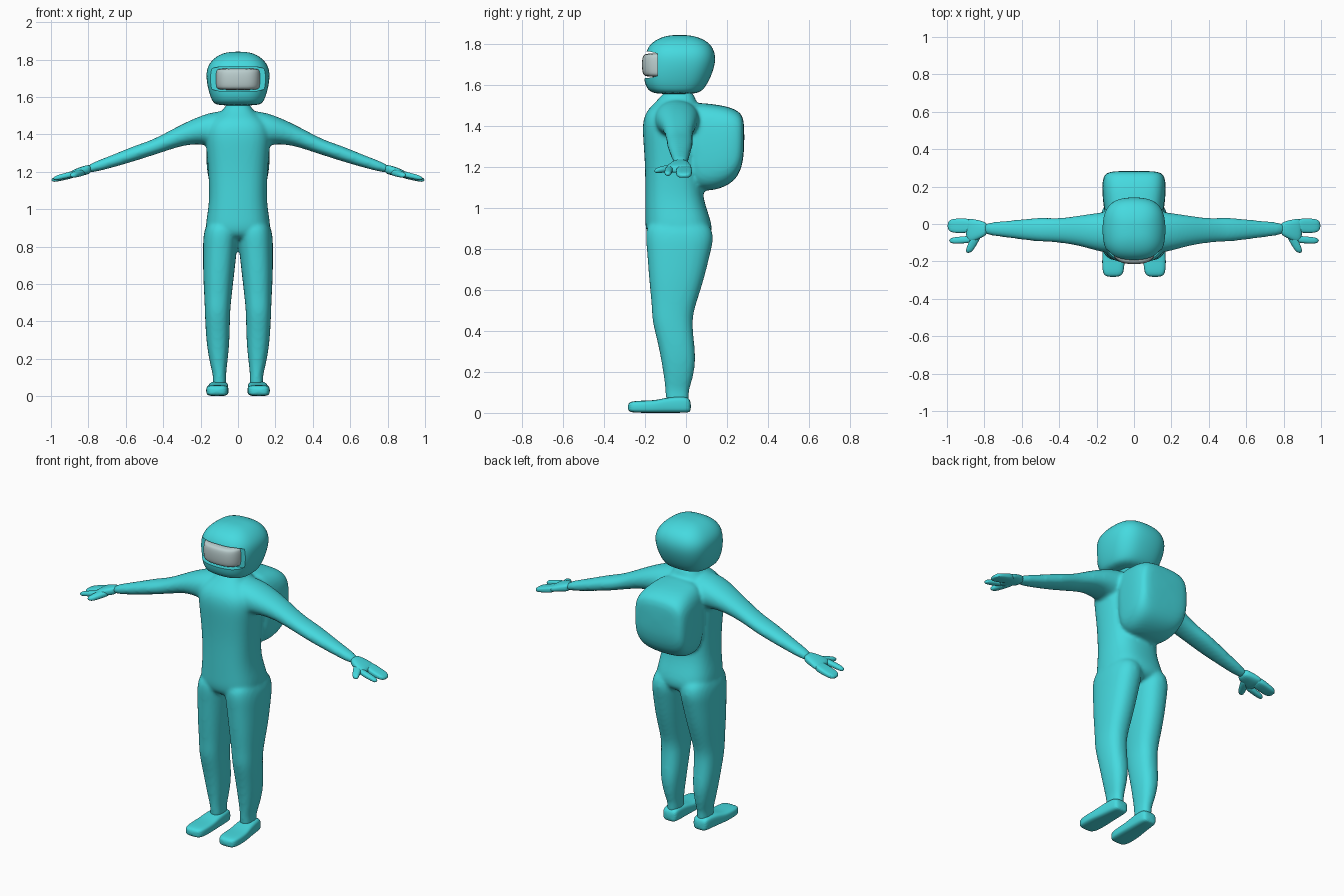
import bpy
import bmesh
import math
from mathutils import Vector

default_cube = bpy.data.objects.get("Cube")
if default_cube:
    bpy.data.objects.remove(default_cube, do_unlink=True)

SIDES = 20


def make_material(name, colour):
    mat = bpy.data.materials.new(name)
    mat.use_nodes = True
    mat.diffuse_color = (*colour, 1)
    shader = next(n for n in mat.node_tree.nodes if n.type == "BSDF_PRINCIPLED")
    shader.inputs["Base Color"].default_value = (*colour, 1)
    shader.inputs["Roughness"].default_value = 0.6
    return mat


def signed_power(value, power):
    return math.copysign(abs(value) ** power, value)


def symmetric(stations):
    """Expand (position, half width, low, high) to full station ranges."""
    return [(t, -half, half, low, high) for t, half, low, high in stations]


def loft(bm, axis, stations, roundness=2.4, mirror=1):
    """Skin superellipse rings; each station is (position, a0, a1, b0, b1)."""
    across, up = [i for i in range(3) if i != axis]
    rings = []
    for t, a0, a1, b0, b1 in stations:
        ring = []
        for i in range(SIDES):
            angle = math.tau * i / SIDES
            point = Vector()
            point[axis] = t
            point[across] = (a0 + a1) / 2 + (a1 - a0) / 2 * signed_power(math.cos(angle), 2 / roundness)
            point[up] = (b0 + b1) / 2 + (b1 - b0) / 2 * signed_power(math.sin(angle), 2 / roundness)
            point.x *= mirror
            ring.append(bm.verts.new(point))
        rings.append(ring)
    for lower, upper in zip(rings, rings[1:]):
        for i in range(SIDES):
            j = (i + 1) % SIDES
            bm.faces.new((lower[i], lower[j], upper[j], upper[i]))
    bm.faces.new(rings[0])
    bm.faces.new(rings[-1])


def finish(bm, name, mat, smooth=True, subdivide=True):
    bmesh.ops.recalc_face_normals(bm, faces=bm.faces)
    for face in bm.faces:
        face.smooth = smooth
    mesh = bpy.data.meshes.new(name)
    bm.to_mesh(mesh)
    bm.free()
    mesh.materials.append(mat)
    obj = bpy.data.objects.new(name, mesh)
    bpy.context.collection.objects.link(obj)
    if subdivide:
        subsurf = obj.modifiers.new("Subdivision", "SUBSURF")
        subsurf.levels = subsurf.render_levels = 2
    return obj


teal = make_material("teal suit", (0.06, 0.70, 0.74))
glass = make_material("pale visor", (0.50, 0.62, 0.62))

# Torso, from crotch to neck
torso = symmetric([
    (.83, .14, -.16, .09), (.88, .178, -.2, .135), (.95, .17, -.2, .12),
    (1.05, .153, -.2, .08), (1.2, .16, -.2, .08), (1.33, .172, -.21, .08),
    (1.42, .18, -.215, .08), (1.48, .15, -.19, .07), (1.52, .08, -.14, .05),
    (1.58, .06, -.1, .03)])

# Backpack, from the spine outward
backpack = symmetric([
    (0, .15, 1.1, 1.52), (.1, .165, 1.075, 1.51), (.18, .172, 1.095, 1.5),
    (.23, .17, 1.125, 1.485), (.265, .16, 1.17, 1.465), (.285, .13, 1.26, 1.43)])

# Left limbs, mirrored for the right
arm = [
    (0, -.15, .06, 1.3, 1.53), (.12, -.16, .07, 1.33, 1.525),
    (.2, -.145, .06, 1.35, 1.5), (.3, -.115, .045, 1.34, 1.455),
    (.4, -.1, .03, 1.305, 1.4), (.48, -.095, .035, 1.28, 1.362),
    (.54, -.093, .033, 1.26, 1.345), (.7, -.07, .015, 1.213, 1.278),
    (.82, -.057, .007, 1.185, 1.235)]
leg = [
    (.03, .06, .14, -.1, .02), (.1, .065, .13, -.1, .01),
    (.15, .06, .145, -.105, .03), (.25, .048, .165, -.12, .05),
    (.35, .043, .174, -.14, .04), (.45, .042, .178, -.167, .03),
    (.52, .035, .18, -.167, .045), (.65, .02, .188, -.182, .09),
    (.8, .003, .188, -.192, .125), (.86, -.003, .187, -.2, .14),
    (.95, 0, .165, -.19, .11)]
foot = [
    (.025, .062, .14, .004, .06), (0, .052, .15, 0, .085),
    (-.1, .052, .16, 0, .075), (-.15, .05, .17, 0, .06),
    (-.25, .05, .172, 0, .06), (-.285, .07, .155, .006, .05)]
palm = [
    (.78, -.058, .008, 1.19, 1.242), (.83, -.08, .02, 1.18, 1.23),
    (.87, -.1, .03, 1.17, 1.215), (.9, -.09, .025, 1.168, 1.2)]
finger_block = [
    (.86, -.045, .03, 1.17, 1.215), (.93, -.05, .03, 1.155, 1.19),
    (1.0, -.045, .027, 1.14, 1.168)]
index_finger = [
    (.86, -.1, -.06, 1.175, 1.21), (.93, -.105, -.068, 1.162, 1.192),
    (.99, -.105, -.073, 1.15, 1.175)]
thumb = [
    (-.04, .8, .86, 1.18, 1.22), (-.1, .835, .885, 1.172, 1.207),
    (-.157, .868, .907, 1.165, 1.192)]

# Continuous suit: limbs, torso and pack fused into one soft surface
bm = bmesh.new()
loft(bm, 2, torso, 2.6)
loft(bm, 1, backpack, 3.6)
for side in (1, -1):
    loft(bm, 0, arm, 2.2, side)
    loft(bm, 2, leg, 2.4, side)
suit = finish(bm, "suit_body", teal)
fuse = suit.modifiers.new("Fuse", "REMESH")
fuse.mode = "VOXEL"
fuse.voxel_size = 0.01
fuse.use_smooth_shade = True
soften = suit.modifiers.new("Soften", "SMOOTH")
soften.factor = 0.5
soften.iterations = 8

# Hands and feet
for side, label in ((1, "left"), (-1, "right")):
    bm = bmesh.new()
    loft(bm, 0, palm, 2.6, side)
    loft(bm, 0, finger_block, 3.2, side)
    loft(bm, 0, index_finger, 2.4, side)
    loft(bm, 1, thumb, 2.4, side)
    finish(bm, label + "_hand", teal)
    bm = bmesh.new()
    loft(bm, 1, foot, 3.6, side)
    finish(bm, label + "_foot", teal)

# Helmet shell
bm = bmesh.new()
loft(bm, 2, symmetric([
    (1.552, .115, -.15, .05), (1.575, .14, -.195, .09), (1.64, .162, -.21, .125),
    (1.71, .173, -.205, .147), (1.765, .166, -.198, .142), (1.81, .128, -.165, .11),
    (1.835, .08, -.11, .05), (1.842, .03, -.06, 0)]), 2.7)
helmet = finish(bm, "helmet", teal)

# Face opening cutter
bm = bmesh.new()
loft(bm, 1, symmetric([(-.3, .16, 1.63, 1.762), (-.14, .16, 1.63, 1.762)]), 4.5)
cutter = finish(bm, "face_opening_cutter", teal, smooth=False, subdivide=False)
cutter.hide_render = True
cutter.hide_viewport = True
opening = helmet.modifiers.new("Face opening", "BOOLEAN")
opening.operation = "DIFFERENCE"
opening.solver = "EXACT"
opening.object = cutter

# Visor bulging out of the opening
bm = bmesh.new()
loft(bm, 2, symmetric([
    (1.636, .112, -.198, 0), (1.65, .12, -.213, 0), (1.7, .122, -.217, 0),
    (1.74, .12, -.213, 0), (1.754, .112, -.198, 0)]), 2.8)
finish(bm, "visor", glass)
